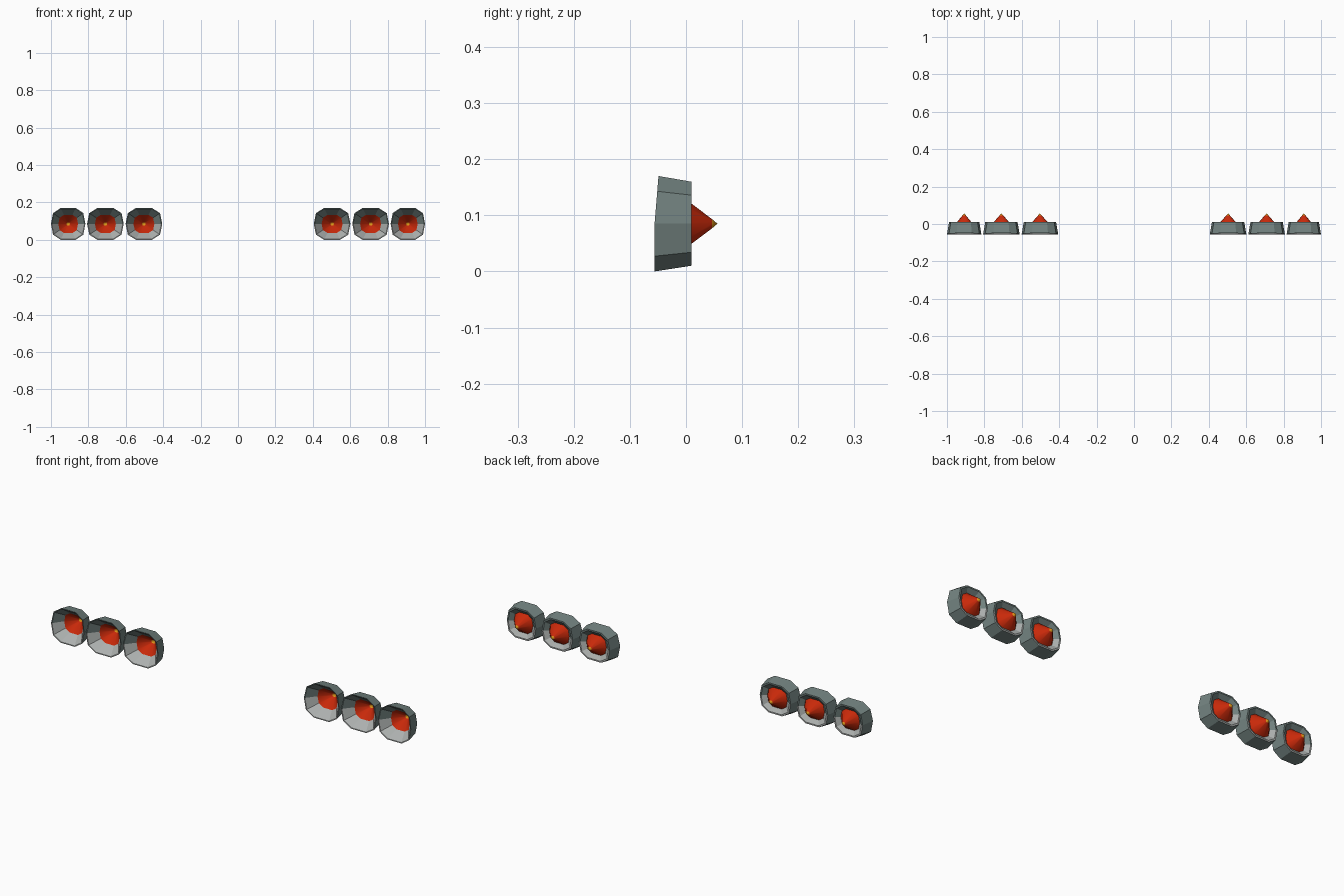
import bpy, bmesh

if "Cube" in bpy.data.objects:
    bpy.data.objects.remove(bpy.data.objects["Cube"])


def material(name, rgb):
    m = bpy.data.materials.new(name)
    m.diffuse_color = (*rgb, 1)
    m.use_nodes = True
    m.node_tree.nodes["Principled BSDF"].inputs["Base Color"].default_value = m.diffuse_color
    return m


TEAL = material("dark teal grey", (0.17, 0.225, 0.215))
LIGHT = material("light grey", (0.42, 0.44, 0.43))
RED = material("flame red", (0.58, 0.022, 0.003))
YELLOW = material("flame yellow", (0.72, 0.30, 0.01))

# Ten-sided rounded-square section, in units of half width and half height
SECTION = [(1, 0), (0.88, 0.68), (0.44, 1), (-0.44, 1), (-0.88, 0.68),
           (-1, 0), (-0.88, -0.68), (-0.44, -1), (0.44, -1), (0.88, -0.68)]
Z = 0.085


def loft(name, cx, hw, stations, mats, paint, closed):
    """Sweep the section through (scale, y, top tilt) stations; scale 0 is a point."""
    bm = bmesh.new()
    rings = []
    for s, y, tilt in stations:
        if s == 0:
            rings.append([bm.verts.new((cx, y, Z))] * 10)
        else:
            rings.append([bm.verts.new((cx + hw * s * u, y + tilt * max(v, 0),
                                        Z + 0.085 * s * v)) for u, v in SECTION])
    pairs = list(zip(rings, rings[1:]))
    if closed:
        pairs.append((rings[-1], rings[0]))
    for k, (a, b) in enumerate(pairs):
        for i in range(10):
            j = (i + 1) % 10
            f = bm.faces.new(list(dict.fromkeys((a[i], a[j], b[j], b[i]))))
            f.material_index = paint(k, f.calc_center_median().z)
            f.smooth = not closed
    bmesh.ops.recalc_face_normals(bm, faces=bm.faces)
    me = bpy.data.meshes.new(name)
    bm.to_mesh(me)
    bm.free()
    for m in mats:
        me.materials.append(m)
    ob = bpy.data.objects.new(name, me)
    bpy.context.collection.objects.link(ob)
    return ob


# Two mirrored rows of three nozzles
for side, sx in (("left", -1), ("right", 1)):
    for n, (x, hw) in enumerate(((0.503, 0.098), (0.709, 0.098), (0.908, 0.092)), 1):
        # Tapered shell, funnelled at both ends; lower inner faces are light grey
        loft(f"nozzle_shell_{side}_{n}", sx * x, hw,
             [(1, -0.056, 0.007), (0.88, 0.01, 0), (0.80, 0.01, 0),
              (0.57, -0.007, 0), (0.95, -0.055, 0.007)], [TEAL, LIGHT],
             lambda k, z: int(k > 0 and z < Z), True)
        # Hollow flame cone with a small yellow tip
        loft(f"flame_{side}_{n}", sx * x, hw,
             [(0.57, -0.007, 0), (0.1, 0.046, 0), (0, 0.056, 0)],
             [RED, YELLOW], lambda k, z: int(k == 1), False)
